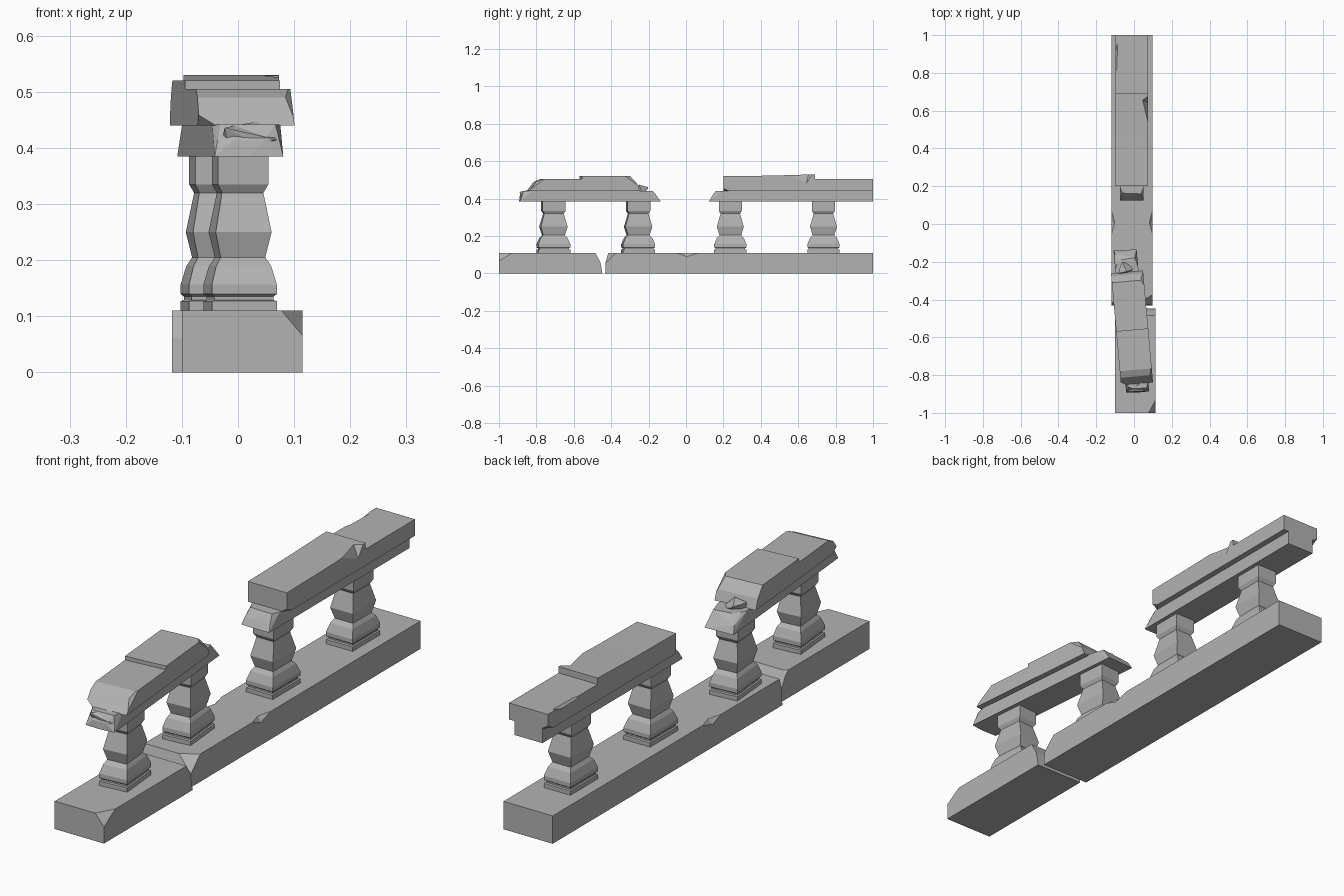
import bpy, bmesh, math, random
from mathutils import Vector

random.seed(4)
if "Cube" in bpy.data.objects:
    bpy.data.objects.remove(bpy.data.objects["Cube"])

stone = bpy.data.materials.new("grey_stone")
stone.use_nodes = True
GREY = (0.45, 0.45, 0.45, 1)
stone.diffuse_color = GREY
stone.node_tree.nodes["Principled BSDF"].inputs["Base Color"].default_value = GREY


def finish(bm, name):
    bmesh.ops.recalc_face_normals(bm, faces=bm.faces)
    mesh = bpy.data.meshes.new(name)
    bm.to_mesh(mesh)
    bm.free()
    mesh.materials.append(stone)
    obj = bpy.data.objects.new(name, mesh)
    bpy.context.collection.objects.link(obj)
    return obj


def prism(name, profile, x0, x1):
    """Side profile of (y, z) points extruded across x."""
    bm = bmesh.new()
    face = bm.faces.new([bm.verts.new((x0, y, z)) for y, z in profile])
    ext = bmesh.ops.extrude_face_region(bm, geom=[face])
    verts = [v for v in ext["geom"] if isinstance(v, bmesh.types.BMVert)]
    bmesh.ops.translate(bm, verts=verts, vec=(x1 - x0, 0, 0))
    return finish(bm, name)


def hull(name, points):
    bm = bmesh.new()
    for p in points:
        bm.verts.new(p)
    res = bmesh.ops.convex_hull(bm, input=bm.verts)
    loose = {g for g in res["geom_interior"] + res["geom_unused"]
             if isinstance(g, bmesh.types.BMVert)}
    bmesh.ops.delete(bm, geom=list(loose), context='VERTS')
    return finish(bm, name)


def chip(obj, points):
    """Break a convex lump off an object."""
    cutter = hull("chip_cutter", points)
    cutter.hide_render = True
    mod = obj.modifiers.new("chip", 'BOOLEAN')
    mod.operation, mod.solver, mod.object = 'DIFFERENCE', 'EXACT', cutter
    graph = bpy.context.evaluated_depsgraph_get()
    mesh = bpy.data.meshes.new_from_object(obj.evaluated_get(graph))
    obj.modifiers.clear()
    obj.data = mesh
    bpy.data.objects.remove(cutter)


def ragged_end(name, y, tip, half, z0, z1, slope):
    """Crumbled block running from a clean face at y out to a broken tip."""
    pts = [(s * half, y, z) for s in (-1, 1) for z in (z0, z1)]
    for i in range(5):
        x = half * (i / 2 - 1)
        for t in (0, 0.5, 1):
            reach = tip + (y - tip) * (slope * t + random.uniform(0, 0.3))
            pts.append((x * (1 - 0.2 * t), reach, z0 + (z1 - z0) * t))
    return hull(name, pts)


# Baluster rings: height, half width, half depth
RINGS = [(.11, .058, .086), (.127, .058, .086), (.129, .053, .079),
         (.135, .053, .079), (.14, .058, .086), (.157, .058, .086),
         (.19, .049, .072), (.205, .04, .058), (.25, .05, .072),
         (.32, .037, .052), (.335, .045, .0615), (.387, .045, .0615)]


def baluster(name, y):
    bm = bmesh.new()
    loops = [[bm.verts.new((sx * hx, y + sy * hy, z))
              for sx, sy in ((-1, -1), (1, -1), (1, 1), (-1, 1))]
             for z, hx, hy in RINGS]
    for a, b in zip(loops, loops[1:]):
        for i in range(4):
            j = (i + 1) % 4
            bm.faces.new((a[i], a[j], b[j], b[i]))
    bm.faces.new(loops[0])
    bm.faces.new(loops[-1])
    return finish(bm, name)


# Footing, cracked into two slightly shifted lengths
front_base = prism("front_base", [(-1, 0), (-.447, 0), (-.458, .06), (-.485, .11), (-1, .11)],
                   -.1, .115)
chip(front_base, [(.13, -1.02, .13), (.05, -1.02, .13), (.13, -.87, .13), (.13, -1.02, .035)])
chip(front_base, [(-.12, -.43, .13), (-.12, -.53, .13), (-.12, -.43, .04), (.03, -.43, .13)])

back_base = prism("back_base", [(-.432, 0), (1, 0), (1, .11), (-.415, .11), (-.43, .06)],
                  -.118, .097)
chip(back_base, [(.12, -.35, .12), (.12, -.45, .02), (.12, -.46, .13), (-.07, -.46, .13)])
for side, edge in ((1, .097), (-1, -.118)):
    chip(back_base, [(edge + side * .01, -.1, .115), (edge + side * .01, .12, .115),
                     (edge + side * .01, 0, .078), (edge - side * .02, .01, .115)])

# Rear railing: two balusters, narrow beam and broad coping
rear = [baluster("baluster_rear_inner", .237), baluster("baluster_rear_outer", .735)]
rear.append(prism("rear_beam", [(.19, .385), (1, .385), (1, .442), (.19, .442)], -.061, .061))
rear.append(ragged_end("rear_beam_broken_end", .19, .12, .061, .385, .442, .5))
coping = prism("rear_coping", [(.2, .44), (1, .44), (1, .505), (.69, .505), (.69, .53),
                               (.45, .523), (.2, .52)], -.085, .085)
chip(coping, [(.1, .42, .55), (.1, .7, .55), (.1, .64, .46), (.045, .66, .55)])
chip(coping, [(-.1, .7, .52), (-.1, 1.02, .52), (-.1, .85, .48), (-.065, .82, .52),
              (-.06, 1.02, .52)])
chip(coping, [(.1, .18, .43), (.1, .27, .43), (.03, .18, .43), (.1, .18, .475)])
chip(coping, [(-.1, 1.02, .43), (-.02, 1.02, .43), (-.1, .93, .43), (-.1, 1.02, .48)])
rear.append(coping)
for part in rear:
    part.location.x = -.012

# Front railing, knocked out of line
MID = -.483
front = [baluster("baluster_front_outer", -.71 - MID),
         baluster("baluster_front_inner", -.255 - MID)]
front.append(prism("front_beam", [(-.35, .385), (.25, .385), (.25, .442), (-.35, .442)],
                   -.061, .061))
front.append(ragged_end("front_beam_outer_end", -.35, -.425, .061, .385, .442, .4))
front.append(ragged_end("front_beam_inner_end", .25, .365, .061, .385, .442, .5))
low = prism("front_coping_low", [(-.365, .44), (-.077, .44), (-.077, .505), (-.29, .505),
                                 (-.325, .49)], -.085, .085)
chip(low, [(.1, -.4, .53), (.1, -.22, .53), (.1, -.36, .43), (.01, -.38, .53)])
chip(low, [(-.1, -.4, .43), (-.1, -.29, .43), (-.1, -.4, .51), (-.02, -.4, .43)])
high = prism("front_coping_high", [(-.08, .44), (.23, .44), (.215, .48), (.18, .52),
                                   (-.08, .52)], -.085, .085)
chip(high, [(.1, .1, .54), (.1, .25, .54), (.1, .25, .43), (.01, .25, .54)])
chip(high, [(-.1, .12, .54), (-.1, .25, .54), (-.1, .25, .45), (-.03, .25, .54)])
front += [low, high]

# Crumbled lumps at the broken coping ends
for name, y, z in (("outer_rubble", -.385, .42), ("inner_rubble", .25, .445)):
    lump = [Vector((random.uniform(-.05, .05), y + random.uniform(-.035, .035),
                    z + random.uniform(-.03, .03))) for _ in range(12)]
    front.append(hull(name, lump))
for part in front:
    part.location = (-.0165, MID, 0)
    part.rotation_euler.z = math.radians(5.1)
